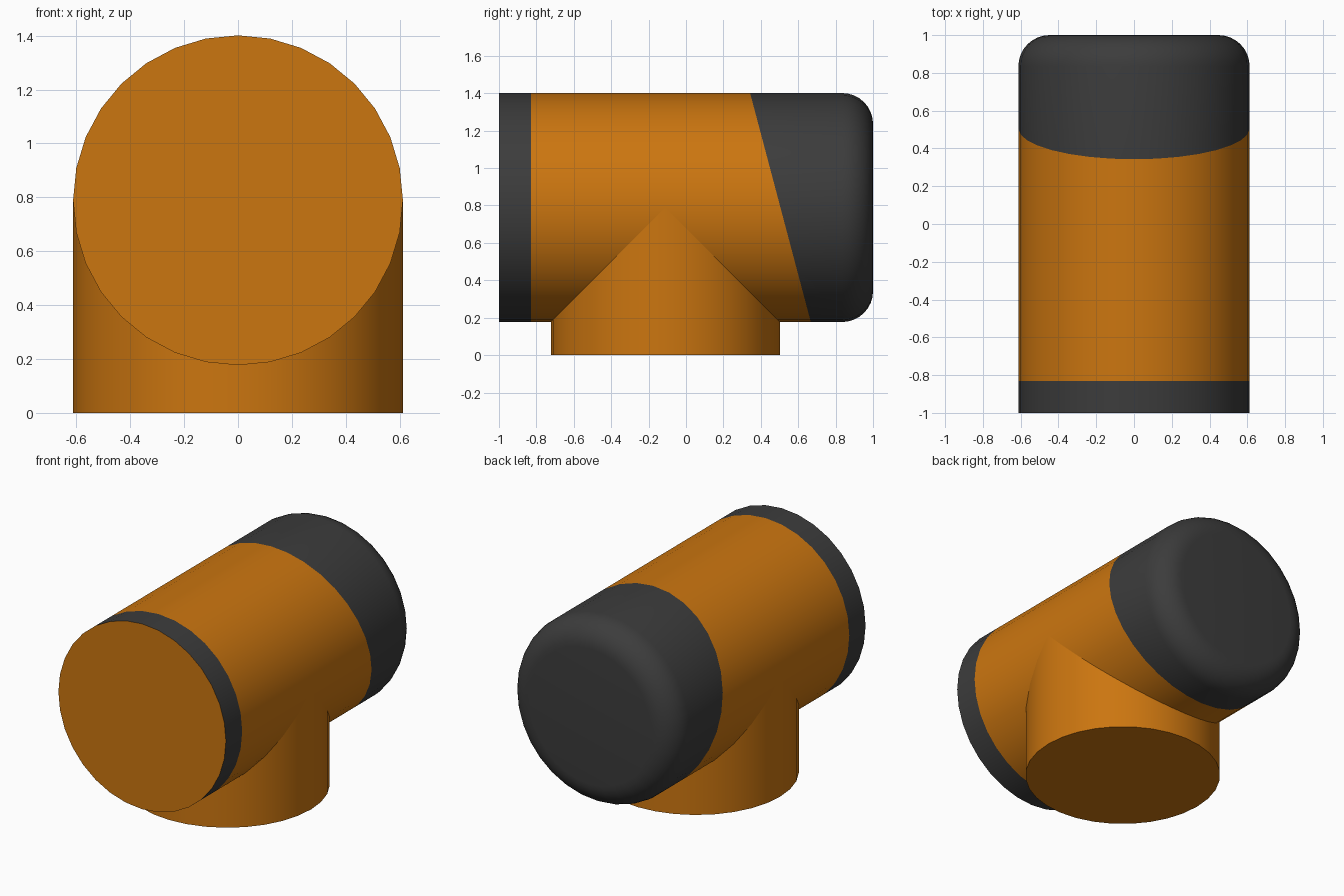
import bpy, bmesh
from math import sin, cos, pi, radians

if "Cube" in bpy.data.objects:
    bpy.data.objects.remove(bpy.data.objects["Cube"])

RADIUS = 0.612
AXIS_Z = 0.789
STEM_Y = -0.11
SIDES = 32


def material(name, color):
    mat = bpy.data.materials.new(name)
    mat.use_nodes = True
    mat.diffuse_color = color
    mat.node_tree.nodes["Principled BSDF"].inputs["Base Color"].default_value = color
    return mat


orange = material("orange", (0.60, 0.18, 0.005, 1))
charcoal = material("charcoal", (0.045, 0.045, 0.045, 1))


def tube(name, rings, band_colors, place, end_colors):
    """Skin a stack of rings; place(radius, station, angle) gives each point."""
    bm = bmesh.new()
    loops = [[bm.verts.new(place(r, s, 2 * pi * i / SIDES)) for i in range(SIDES)]
             for r, s in rings]
    for a, b, color in zip(loops, loops[1:], band_colors):
        for i in range(SIDES):
            j = (i + 1) % SIDES
            bm.faces.new((a[i], a[j], b[j], b[i])).material_index = color
    for loop, color in zip((loops[0], loops[-1]), end_colors):
        bm.faces.new(loop).material_index = color
    bmesh.ops.recalc_face_normals(bm, faces=bm.faces)
    mesh = bpy.data.meshes.new(name)
    bm.to_mesh(mesh)
    bm.free()
    obj = bpy.data.objects.new(name, mesh)
    bpy.context.collection.objects.link(obj)
    mesh.materials.append(orange)
    mesh.materials.append(charcoal)
    bpy.ops.object.select_all(action="DESELECT")
    obj.select_set(True)
    bpy.context.view_layer.objects.active = obj
    bpy.ops.object.shade_smooth_by_angle(angle=radians(30))
    return obj


# Horizontal barrel: front band, slanted colour split, rounded rear end
SPLIT = 0.505
FILLET = 0.165


def barrel_point(r, y, a):
    slant = -0.265 * r * cos(a) if y == SPLIT else 0
    return (r * sin(a), y + slant, AXIS_Z + r * cos(a))


rings = [(RADIUS, -1), (RADIUS, -0.83), (RADIUS, SPLIT)]
steps = 8
for k in range(steps + 1):
    t = k / steps * pi / 2
    rings.append((RADIUS - FILLET * (1 - cos(t)), 1 - FILLET * (1 - sin(t))))
tube("barrel", rings, [1, 0] + [1] * (steps + 1), barrel_point, (0, 1))

# Vertical stem meeting the barrel at its axis
tube("stem", [(RADIUS, 0), (RADIUS, AXIS_Z)], [0],
     lambda r, z, a: (r * sin(a), STEM_Y + r * cos(a), z), (0, 0))
